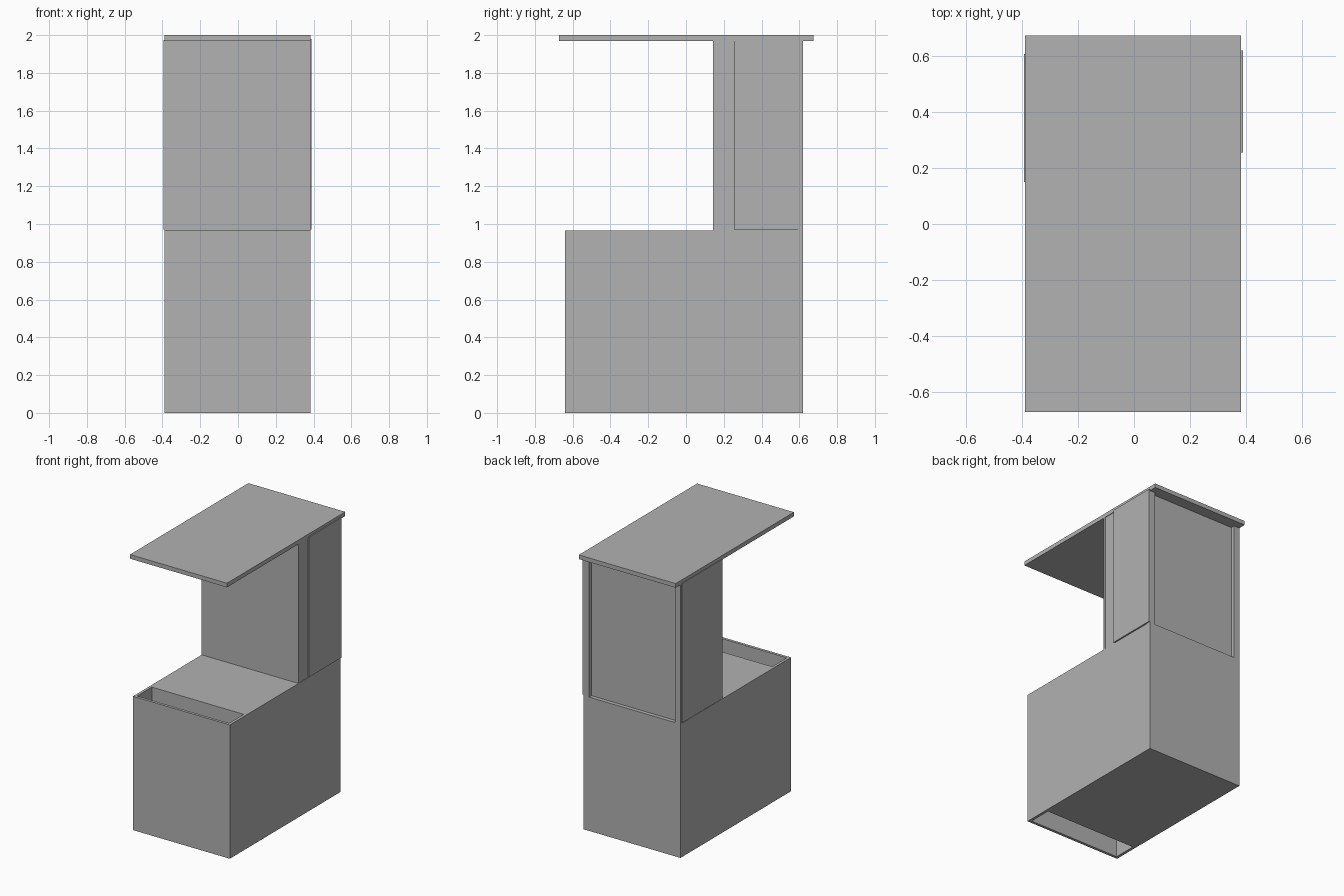
import bpy
import bmesh

if "Cube" in bpy.data.objects:
    bpy.data.objects.remove(bpy.data.objects["Cube"])

grey = bpy.data.materials.new("plain grey")
grey.diffuse_color = (0.445, 0.445, 0.445, 1.0)
grey.use_nodes = True
grey.node_tree.nodes["Principled BSDF"].inputs["Base Color"].default_value = grey.diffuse_color


def box(name, x, y, z):
    """Box spanning the given (min, max) ranges."""
    bm = bmesh.new()
    bmesh.ops.create_cube(bm, size=1.0)
    for v in bm.verts:
        v.co = [r[0] if c < 0 else r[1] for c, r in zip(v.co, (x, y, z))]
    mesh = bpy.data.meshes.new(name)
    bm.to_mesh(mesh)
    bm.free()
    mesh.materials.append(grey)
    ob = bpy.data.objects.new(name, mesh)
    bpy.context.collection.objects.link(ob)
    return ob


LEFT, RIGHT = -0.39, 0.383
FRONT, BACK = -0.64, 0.62
COUNTER, ROOF = 0.965, 1.97
WALL = 0.02

# Counter cabinet with an open shaft behind its front panel
cabinet = box("counter_cabinet", (LEFT, RIGHT), (FRONT, BACK), (0, COUNTER))
shaft = box("shaft_cutter", (LEFT + WALL, RIGHT - WALL),
            (FRONT + WALL, -0.453), (-0.1, COUNTER + 0.1))
shaft.hide_render = True
shaft.hide_viewport = True
cut = cabinet.modifiers.new("shaft", 'BOOLEAN')
cut.operation = 'DIFFERENCE'
cut.solver = 'EXACT'
cut.object = shaft

# Upper housing: front panel, fixed sides, recessed back panel and corner posts
box("housing_front", (LEFT, RIGHT), (0.143, 0.16), (COUNTER, ROOF))
box("housing_back", (LEFT + 0.01, RIGHT - 0.01), (0.57, 0.592), (COUNTER, ROOF))
for side, x0, x1 in (("left", LEFT, LEFT + 0.045),
                     ("right", RIGHT - 0.045, RIGHT)):
    box("back_post_" + side, (x0, x1), (0.592, BACK), (COUNTER, ROOF))
box("fixed_side_left", (LEFT + 0.003, LEFT + WALL), (0.16, 0.592), (COUNTER, ROOF))
box("fixed_side_right", (RIGHT - WALL, RIGHT - 0.004), (0.16, 0.592), (COUNTER, ROOF))

# Thin outer side panels
box("side_panel_left", (LEFT - 0.004, LEFT + 0.003), (0.15, 0.608), (0.97, 1.975))
box("side_panel_right", (RIGHT - 0.004, RIGHT + 0.007), (0.255, BACK), (0.97, 1.98))

# Roof slab overhanging the counter
box("roof", (LEFT, RIGHT), (-0.673, 0.675), (ROOF, 2.0))
